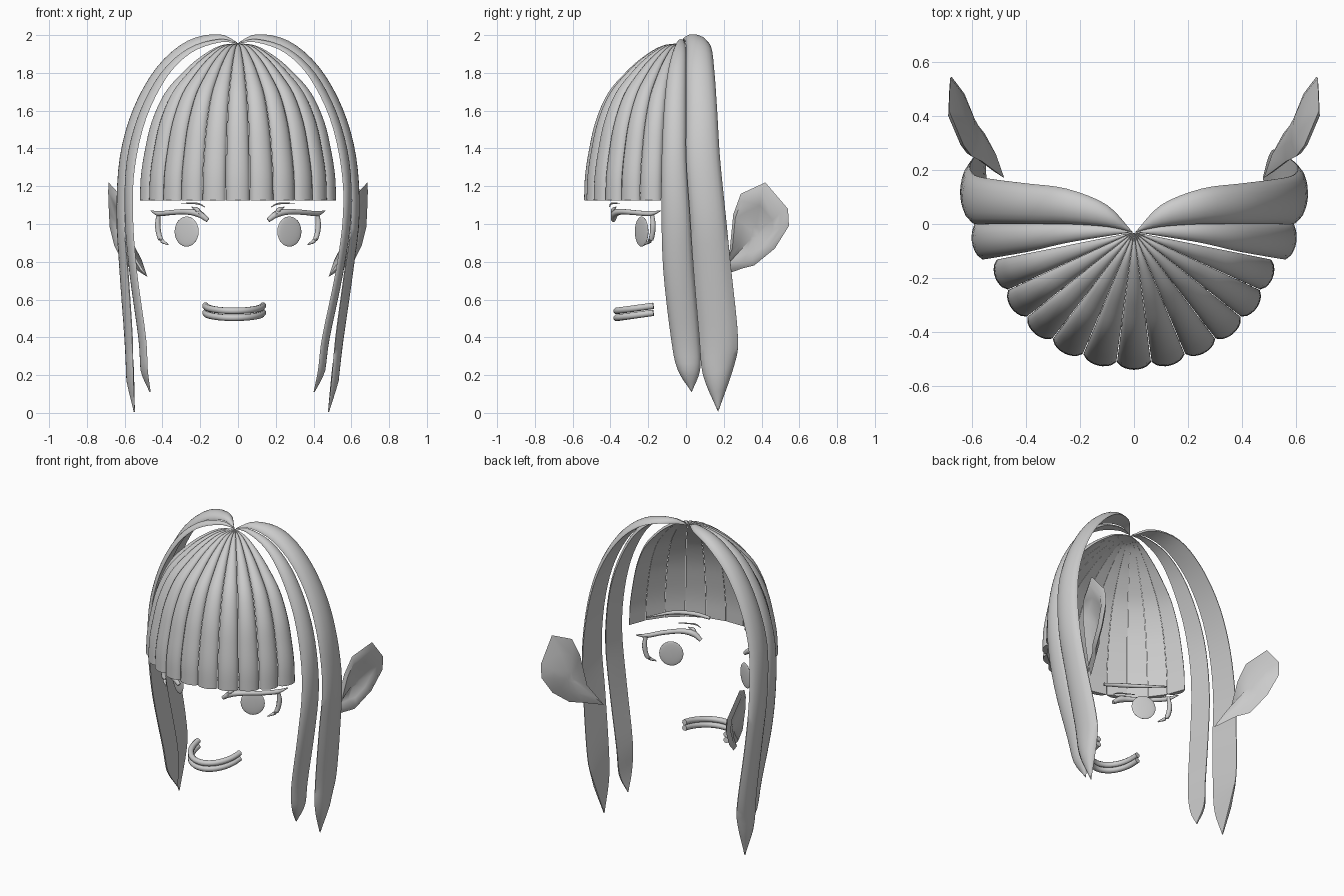
import bpy, bmesh, math
from mathutils import Vector

if "Cube" in bpy.data.objects:
    bpy.data.objects.remove(bpy.data.objects["Cube"])

grey = bpy.data.materials.new("plain_grey")
grey.diffuse_color = (0.6, 0.6, 0.6, 1)
grey.use_nodes = True
grey.node_tree.nodes["Principled BSDF"].inputs["Base Color"].default_value = grey.diffuse_color


def finish(bm, name, angle=50):
    bmesh.ops.remove_doubles(bm, verts=bm.verts, dist=0.0004)
    bmesh.ops.recalc_face_normals(bm, faces=bm.faces)
    me = bpy.data.meshes.new(name)
    bm.to_mesh(me)
    bm.free()
    me.materials.append(grey)
    ob = bpy.data.objects.new(name, me)
    bpy.context.collection.objects.link(ob)
    bpy.ops.object.select_all(action='DESELECT')
    bpy.context.view_layer.objects.active = ob
    ob.select_set(True)
    bpy.ops.object.shade_smooth_by_angle(angle=math.radians(angle))
    return ob


def smooth_path(pts, n=4):
    """Catmull-Rom curve through the points"""
    p = [Vector(q) for q in pts]
    p = [p[0] * 2 - p[1]] + p + [p[-1] * 2 - p[-2]]
    out = []
    for i in range(1, len(p) - 2):
        a, b, c, d = p[i - 1:i + 3]
        for k in range(n):
            t = k / n
            out.append(0.5 * (2 * b + (c - a) * t + (2 * a - 5 * b + 4 * c - d) * t * t
                              + (3 * b - a - 3 * c + d) * t ** 3))
    return out + [p[-2]]


def skin(bm, rings):
    """Join closed rings of points into a capped solid"""
    vs = [[bm.verts.new(p) for p in r] for r in rings]
    n = len(vs[0])
    for a, b in zip(vs, vs[1:]):
        for i in range(n):
            j = (i + 1) % n
            bm.faces.new((a[i], a[j], b[j], b[i]))
    bm.faces.new(vs[0])
    bm.faces.new(vs[-1])


def strand(name, edge_a, edge_b, bump):
    """Hair strand: arched outside, flat inside, between two edge paths"""
    A, B = smooth_path(edge_a), smooth_path(edge_b)
    rings, seg = [], 8
    normal = Vector((0, 0, 1))
    for i in range(len(A)):
        k, l = max(i - 1, 0), min(i + 1, len(A) - 1)
        w = B[i] - A[i]
        c = w.cross(A[l] + B[l] - A[k] - B[k])
        if c.length > 1e-5:
            normal = c.normalized()
            if normal.dot((A[i] + B[i]) / 2 - Vector((0, 0, 1))) < 0:
                normal = -normal
        h = min(bump, 0.25 * w.length) + 0.002
        ring = [A[i] + w * (u / seg) + normal * h * math.sin(math.pi * u / seg) ** 0.6
                for u in range(seg + 1)]
        ring += [A[i] + w * (u / seg) - normal * 0.004 for u in range(seg, -1, -1)]
        rings.append(ring)
    bm = bmesh.new()
    skin(bm, rings)
    finish(bm, name)


def tube(name, pts, radii, sides=8, n=4):
    """Swept bar with a changing radius"""
    path = smooth_path(pts, n)
    rings = []
    for i, p in enumerate(path):
        t = (path[min(i + 1, len(path) - 1)] - path[max(i - 1, 0)]).normalized()
        ref = Vector((0, 0, 1)) if abs(t.z) < 0.8 else Vector((0, 1, 0))
        s = t.cross(ref).normalized()
        u = s.cross(t)
        f = i / n
        k = min(int(f), len(radii) - 2)
        r = radii[k] + (radii[k + 1] - radii[k]) * (f - k)
        rings.append([p + r * (s * math.cos(a) + u * math.sin(a))
                      for a in (2 * math.pi * (j + 0.5) / sides for j in range(sides))])
    bm = bmesh.new()
    skin(bm, rings)
    finish(bm, name)


# Fringe: strands fanned around the crown
profile = [(0.01, 1.955), (0.2, 1.935), (0.4, 1.87), (0.57, 1.79), (0.75, 1.68),
           (0.88, 1.53), (0.95, 1.38), (0.99, 1.25), (1, 1.125)]


def fringe_edge(deg):
    a = math.radians(deg)
    return [(0.52 * r * math.cos(a), -0.03 - 0.485 * r * math.sin(a), z) for r, z in profile]


COUNT = 11
step = 156 / COUNT
for i in range(COUNT):
    strand(f"fringe_strand_{i + 1}", fringe_edge(12 + step * i + 0.2),
           fringe_edge(12 + step * (i + 1) - 0.2), 0.026)

# Side locks: edge paths for the rear and front lock
rear_a = [(0.005, -0.03, 1.96), (0.1, 0.07, 1.985), (0.25, 0.13, 1.945), (0.4, 0.15, 1.81),
          (0.52, 0.165, 1.6), (0.59, 0.18, 1.35), (0.61, 0.21, 1.05), (0.59, 0.24, 0.75),
          (0.55, 0.275, 0.4), (0.53, 0.255, 0.25), (0.515, 0.17, 0.005)]
rear_b = [(0.005, -0.03, 1.96), (0.1, -0.01, 1.98), (0.25, 0, 1.935), (0.4, 0, 1.81),
          (0.52, 0, 1.6), (0.59, 0, 1.35), (0.605, 0.02, 1.05), (0.575, 0.04, 0.75),
          (0.54, 0.07, 0.4), (0.53, 0.09, 0.2), (0.515, 0.17, 0.005)]
front_a = [(0.005, -0.03, 1.96), (0.1, -0.01, 1.97), (0.25, 0, 1.92), (0.39, 0, 1.79),
           (0.5, 0, 1.58), (0.565, 0, 1.35), (0.575, 0.02, 1.05), (0.54, 0.04, 0.75),
           (0.48, 0.07, 0.4), (0.46, 0.075, 0.23), (0.435, 0.03, 0.11)]
front_b = [(0.005, -0.03, 1.96), (0.1, -0.045, 1.965), (0.25, -0.07, 1.91), (0.38, -0.1, 1.78),
           (0.49, -0.12, 1.56), (0.55, -0.13, 1.3), (0.56, -0.13, 1.05), (0.53, -0.12, 0.75),
           (0.47, -0.08, 0.4), (0.455, -0.045, 0.23), (0.435, 0.03, 0.11)]

ear_rim = [(0.48, 0.17, 0.72), (0.56, 0.23, 0.85), (0.6, 0.25, 1.05), (0.63, 0.29, 1.16),
           (0.685, 0.42, 1.22), (0.68, 0.54, 1.08), (0.675, 0.545, 0.99), (0.645, 0.47, 0.87),
           (0.6, 0.36, 0.78), (0.55, 0.3, 0.765)]

for side, s in (("right", 1), ("left", -1)):
    def flip(pts):
        return [(x * s, y, z) for x, y, z in pts]

    def sway(pts):
        return [(x * s - 0.035 * max(0, 1 - z), y, z) for x, y, z in pts]

    strand(f"{side}_rear_lock", sway(rear_a), sway(rear_b), 0.034)
    strand(f"{side}_front_lock", sway(front_a), sway(front_b), 0.03)

    # Ear: raised outer rim, hollow centre, bulging back
    rim = [Vector(p) for p in flip(ear_rim)]
    mid = sum(rim, Vector()) / len(rim)
    out = Vector((0.88 * s, -0.47, 0))
    bm = bmesh.new()
    skin(bm, [[mid + (p - mid) * f + out * d for p in rim]
              for f, d in ((0.15, -0.03), (0.6, -0.025), (1, 0), (0.82, 0.018),
                           (0.55, 0.0), (0.15, -0.015))])
    finish(bm, f"{side}_ear", 60)

    # Iris: thin oval turned towards the side
    bm = bmesh.new()
    bmesh.ops.create_uvsphere(bm, u_segments=24, v_segments=12, radius=1)
    turn = math.radians(29) * s
    for v in bm.verts:
        x, y, z = v.co.x * 0.073, v.co.y * 0.008, v.co.z * 0.08
        v.co = (0.272 * s + x * math.cos(turn) - y * math.sin(turn),
                -0.235 + x * math.sin(turn) + y * math.cos(turn), 0.96 + z)
    finish(bm, f"{side}_iris", 80)

    # Lashes, lid crease and brow
    tube(f"{side}_upper_lash",
         flip([(0.16, -0.385, 1.02), (0.21, -0.375, 1.055), (0.28, -0.34, 1.065),
               (0.36, -0.27, 1.06), (0.42, -0.19, 1.055), (0.46, -0.135, 1.07)]),
         [0.012, 0.02, 0.015, 0.014, 0.014, 0.003])
    tube(f"{side}_inner_lash_flick",
         flip([(0.19, -0.385, 1.04), (0.215, -0.385, 1.075), (0.245, -0.37, 1.09)]),
         [0.012, 0.012, 0.002])
    tube(f"{side}_outer_lash",
         flip([(0.42, -0.18, 1.055), (0.425, -0.175, 0.99), (0.41, -0.185, 0.92),
               (0.37, -0.22, 0.89)]), [0.011, 0.016, 0.014, 0.003])
    tube(f"{side}_lid_crease",
         flip([(0.175, -0.405, 1.09), (0.215, -0.395, 1.108), (0.3, -0.35, 1.11)]),
         [0.002, 0.005, 0.002])
    tube(f"{side}_brow",
         flip([(0.13, -0.435, 1.155), (0.22, -0.405, 1.17), (0.33, -0.34, 1.175),
               (0.44, -0.22, 1.16)]), [0.01, 0.013, 0.012, 0.004])

# Lips: two half-oval bars
for name, z in (("upper_lip", 0.54), ("lower_lip", 0.503)):
    arc = [math.radians(a) for a in range(-90, 91, 15)]
    tube(name, [(-0.02 + 0.152 * math.sin(a), -0.172 - 0.195 * math.cos(a),
                 z + 0.027 * (1 - math.cos(a))) for a in arc], [0.018] * len(arc), 8, 2)
